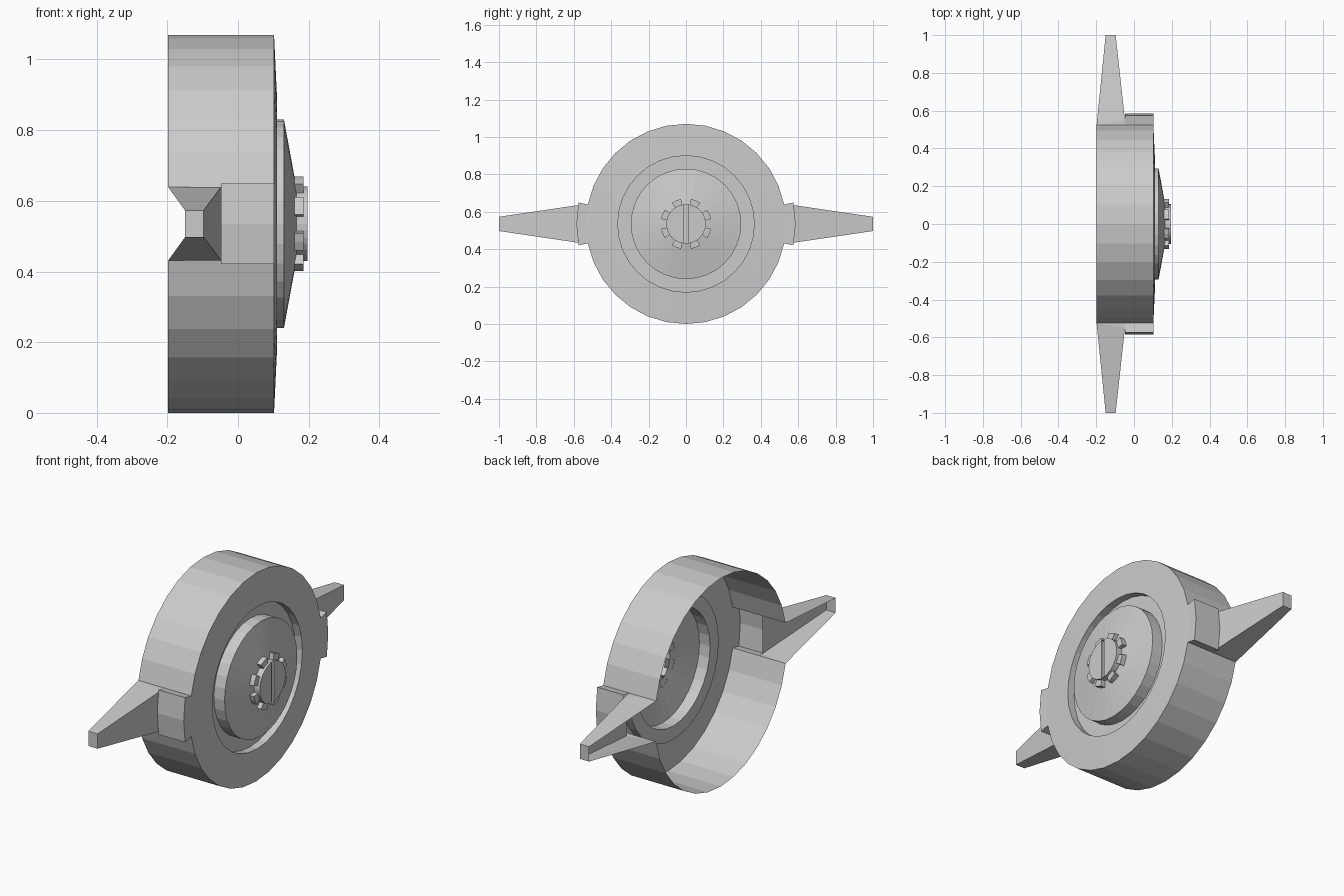
import bpy, bmesh
from math import sin, cos, pi

if "Cube" in bpy.data.objects:
    bpy.data.objects.remove(bpy.data.objects["Cube"])

N = 32                 # facets round the axle
R = 0.535              # drum radius, also axle height


def pt(x, r, k):
    """Point on a ring about the x axle; k counts facets from +y."""
    a = 2 * pi * k / N
    return (x, r * cos(a), R + r * sin(a))


def make(name, polys):
    """Build one flat-shaded object from a list of polygons."""
    bm = bmesh.new()
    for poly in polys:
        bm.faces.new([bm.verts.new(p) for p in poly])
    bmesh.ops.remove_doubles(bm, verts=bm.verts, dist=0.0004)
    bmesh.ops.recalc_face_normals(bm, faces=bm.faces)
    me = bpy.data.meshes.new(name)
    bm.to_mesh(me)
    bm.free()
    ob = bpy.data.objects.new(name, me)
    bpy.context.collection.objects.link(ob)
    return ob


def band(a, b, skip=()):
    """Ring of quads between two (x, r) profile points."""
    return [[pt(*a, k), pt(*a, k + 1), pt(*b, k + 1), pt(*b, k)]
            for k in range(N) if k not in skip]


def strip(a, b):
    """Quads joining two equally long point rows."""
    return [[a[i], a[i + 1], b[i + 1], b[i]] for i in range(len(a) - 1)]


# drum: open-backed shell with gaps in the wall for the two spikes
drum = band((-0.198, R), (0.102, R), skip=(0, 15, 16, 31))
profile = [(0.102, R), (0.11, 0.365), (0.07, 0.365), (0.07, 0.295),
           (0.13, 0.295), (0.165, 0.105)]
for a, b in zip(profile, profile[1:]):
    drum += band(a, b)
make("drum", drum)

# side lug: raised block on the drum wall
xb, xf, ro = -0.048, 0.102, 0.586
ks = (-1, 0, 1)
lug = strip([pt(xb, ro, k) for k in ks], [pt(xf, ro, k) for k in ks])
lug += strip([pt(xf, R, k) for k in ks], [pt(xf, ro, k) for k in ks])
y0, y1, h = R * cos(2 * pi / N), ro * cos(2 * pi / N), R * sin(2 * pi / N)
for s in (-1, 1):
    lug.append([pt(xb, R, s), pt(xf, R, s), pt(xf, ro, s), pt(xb, ro, s)])

# spike: tapered channel, open at the back
base = [(-0.198, y0, R + h), (xb, 0.55, R + h), (xb, 0.55, R - h), (-0.198, y0, R - h)]
tip = [(-0.15, 1, R + 0.038), (-0.097, 1, R + 0.038),
       (-0.097, 1, R - 0.038), (-0.15, 1, R - 0.038)]
spike = strip(base, tip) + [tip]
for s in (-1, 1):
    spike.append([(-0.198, y0, R + s * h), (xb, y0, R + s * h), (xb, 0.55, R + s * h)])

for name, polys in (("lug", lug), ("spike", spike)):
    make(name + "_left", polys)
    make(name + "_right", [[(x, -y, z) for x, y, z in p] for p in polys])

# hub wall with eight teeth
rh, rt, x0, x1, x2 = 0.105, 0.136, 0.158, 0.185, 0.197
teeth = [4 * i + 1 for i in range(8)]
hub = band((0.165, rh), (x1, rh), skip=[k + j for k in teeth for j in (0, 1)])
hub += band((x1, rh), (x2, rh))
for t in teeth:
    ks = (t, t + 1, t + 2)
    outer = [pt(x1, rt, k) for k in ks]
    hub += strip([pt(x0, rt, k) for k in ks], outer)
    hub += strip([pt(x1, rh, k) for k in ks], outer)
    for k in (t, t + 2):
        hub.append([pt(0.165, rh, k), pt(x1, rh, k), pt(x1, rt, k), pt(x0, rt, k)])

# hub face split by a vertical screw slot
w = 0.01
zs = (rh * rh - w * w) ** 0.5
for s in (1, -1):
    ring = [pt(x2, rh, k) for k in range(-7, 8)]
    half = [(x2, w, R - zs)] + ring + [(x2, w, R + zs)]
    hub.append([(x, s * y, z) for x, y, z in half])
    hub.append([(x2, s * w, R - zs), (x2, s * w, R + zs),
                (x1, s * w, R + zs), (x1, s * w, R - zs)])
hub.append([(x1, -w, R - zs), (x1, w, R - zs), (x1, w, R + zs), (x1, -w, R + zs)])
make("hub", hub)
